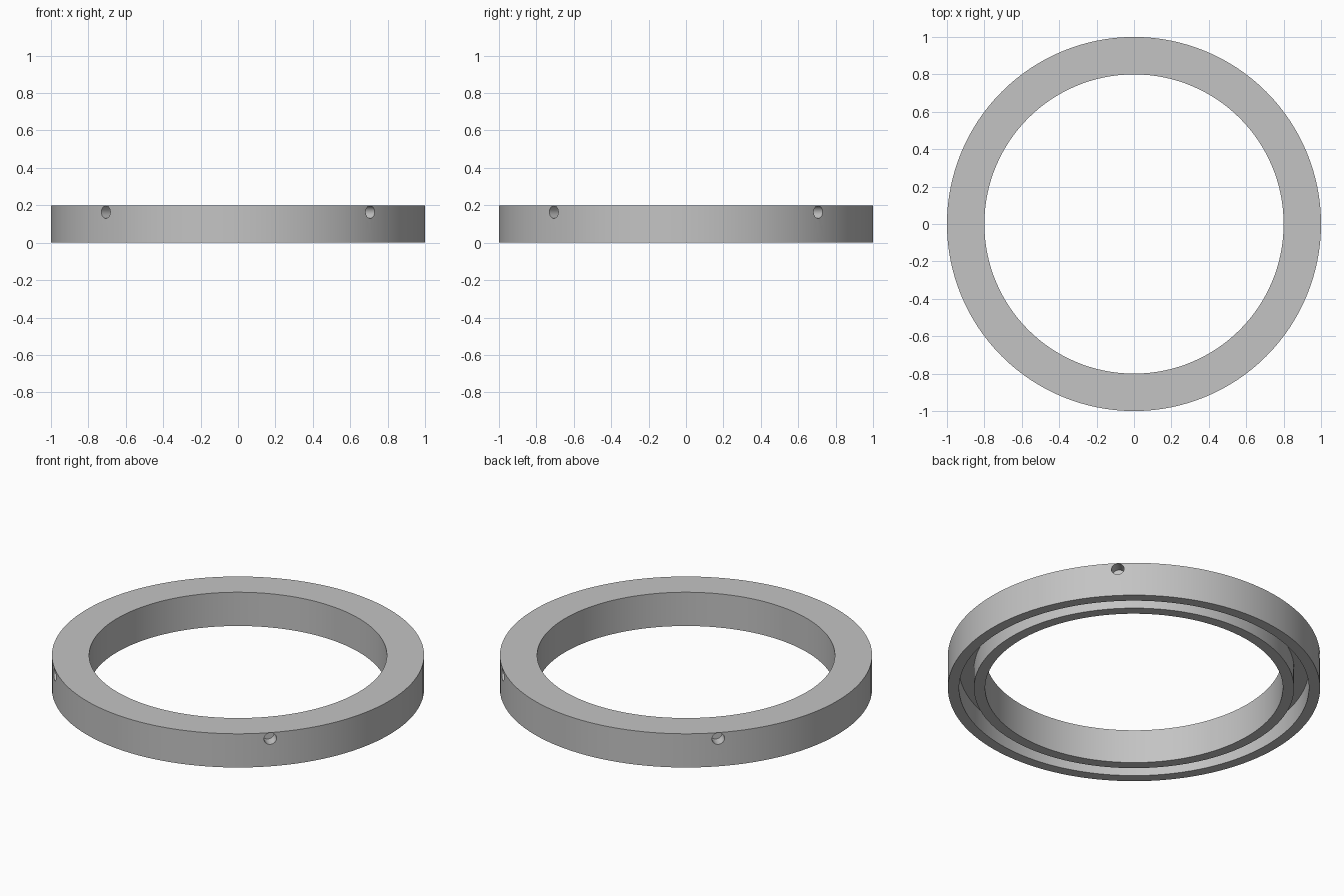
import bpy, bmesh, math
from mathutils import Matrix, Vector

if "Cube" in bpy.data.objects:
    bpy.data.objects.remove(bpy.data.objects["Cube"])

SEGMENTS = 128
OUTER, INNER, HEIGHT = 1.0, 0.8, 0.2
GROOVE_OUT, GROOVE_IN, GROOVE_DEPTH = 0.94, 0.86, 0.12
HOLE_RADIUS, HOLE_Z, HOLE_FLOOR = 0.034, 0.164, 0.93

grey = bpy.data.materials.new("plain grey")
grey.use_nodes = True
colour = (0.55, 0.55, 0.55, 1)
grey.diffuse_color = colour
grey.node_tree.nodes["Principled BSDF"].inputs["Base Color"].default_value = colour


def make_object(name, bm):
    bmesh.ops.recalc_face_normals(bm, faces=bm.faces)
    mesh = bpy.data.meshes.new(name)
    bm.to_mesh(mesh)
    bm.free()
    mesh.materials.append(grey)
    obj = bpy.data.objects.new(name, mesh)
    bpy.context.collection.objects.link(obj)
    return obj


# Ring: cross-section with a groove in the underside, turned about z
profile = [(INNER, 0), (GROOVE_IN, 0), (GROOVE_IN, GROOVE_DEPTH),
           (GROOVE_OUT, GROOVE_DEPTH), (GROOVE_OUT, 0), (OUTER, 0),
           (OUTER, HEIGHT), (INNER, HEIGHT)]
bm = bmesh.new()
loops = []
for s in range(SEGMENTS):
    a = math.tau * s / SEGMENTS
    loops.append([bm.verts.new((r * math.cos(a), r * math.sin(a), z)) for r, z in profile])
for s in range(SEGMENTS):
    here, there = loops[s], loops[(s + 1) % SEGMENTS]
    for i in range(len(profile)):
        j = (i + 1) % len(profile)
        bm.faces.new((here[i], there[i], there[j], here[j]))
ring = make_object("grooved_ring", bm)

# Cutter: four blind radial holes on the diagonals
bm = bmesh.new()
length = 0.2
for k in range(4):
    turn = Matrix.Rotation(math.radians(45 + 90 * k), 4, 'Z')
    place = Matrix.Translation(Vector((HOLE_FLOOR + length / 2, 0, HOLE_Z)))
    lay = Matrix.Rotation(math.radians(90), 4, 'Y')
    bmesh.ops.create_cone(bm, cap_ends=True, segments=24, radius1=HOLE_RADIUS,
                          radius2=HOLE_RADIUS, depth=length, matrix=turn @ place @ lay)
cutter = make_object("hole_cutter", bm)

# Cut the holes, then drop the cutter
cut = ring.modifiers.new("holes", 'BOOLEAN')
cut.operation = 'DIFFERENCE'
cut.solver = 'EXACT'
cut.object = cutter
bpy.ops.object.select_all(action='DESELECT')
ring.select_set(True)
bpy.context.view_layer.objects.active = ring
bpy.ops.object.modifier_apply(modifier=cut.name)
bpy.data.objects.remove(cutter)
bpy.ops.object.shade_smooth_by_angle(angle=math.radians(30))
